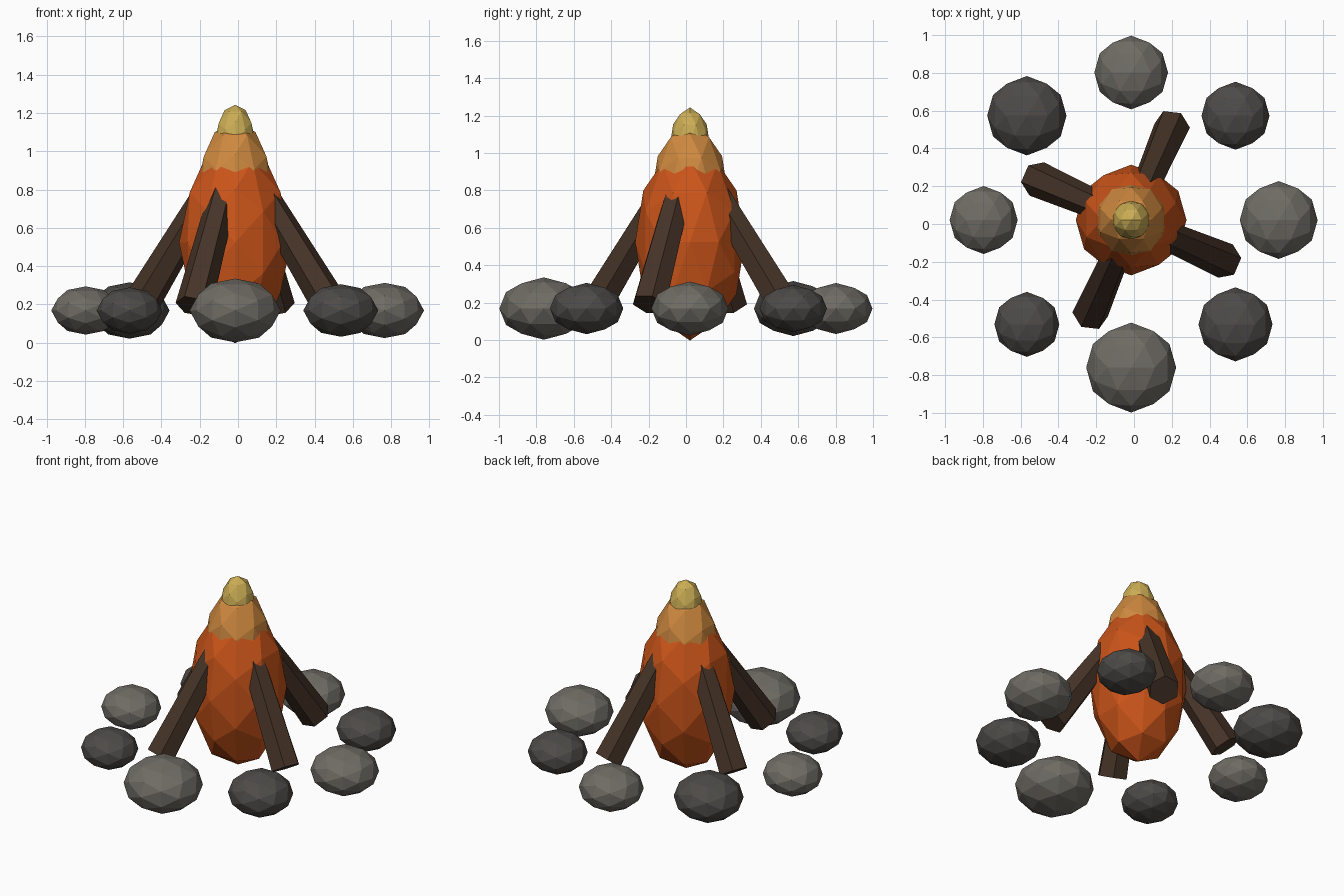
import bpy, bmesh
from math import sin, cos, radians, atan2
from mathutils import Matrix, Vector

if "Cube" in bpy.data.objects:
    bpy.data.objects.remove(bpy.data.objects["Cube"])

CENTRE = Vector((-0.015, 0.021, 0))


def material(name, rgb):
    m = bpy.data.materials.new(name)
    m.diffuse_color = (*rgb, 1)
    m.use_nodes = True
    m.node_tree.nodes["Principled BSDF"].inputs["Base Color"].default_value = m.diffuse_color
    return m


def finish(name, bm, mat):
    mesh = bpy.data.meshes.new(name)
    bm.to_mesh(mesh)
    bm.free()
    mesh.materials.append(mat)
    obj = bpy.data.objects.new(name, mesh)
    bpy.context.collection.objects.link(obj)
    return obj


def blob(name, pos, r, rz, mat):
    # Faceted icosphere, turned so an edge midpoint sits on top, then stretched
    bm = bmesh.new()
    bmesh.ops.create_icosphere(bm, subdivisions=2, radius=1)
    turn = Matrix.Rotation(-atan2(0.5257, 0.8507), 4, 'Y')
    bm.transform(Matrix.Diagonal((r, r, rz, 1)) @ turn)
    finish(name, bm, mat).location = CENTRE + Vector(pos)


def log(name, angle, twist, mat):
    # Tapered six-sided log leaning in from the ground to the flame
    out = Vector((cos(angle), sin(angle), 0))
    low = CENTRE + out * 0.545 + Vector((0, 0, 0.19))
    high = CENTRE + out * 0.165 + Vector((0, 0, 0.77))
    axis = (high - low).normalized()
    side = Vector((-sin(angle), cos(angle), 0))
    up = side.cross(axis)
    if up.z < 0:
        up = -up
    bm = bmesh.new()
    rings = []
    for c, r in ((low, 0.096), (high, 0.075)):
        rings.append([bm.verts.new(c + r * (up * cos(a) + side * sin(a)))
                      for a in (twist + radians(60 * i) for i in range(6))])
    for i in range(6):
        j = (i + 1) % 6
        bm.faces.new((rings[0][i], rings[0][j], rings[1][j], rings[1][i]))
    bm.faces.new(rings[0])
    bm.faces.new(rings[1])
    bmesh.ops.recalc_face_normals(bm, faces=bm.faces)
    finish(name, bm, mat)


stone_light = material("light stone", (0.16, 0.15, 0.13))
stone_dark = material("dark stone", (0.075, 0.07, 0.065))
wood = material("charred wood", (0.06, 0.033, 0.02))
orange = material("orange flame", (0.6, 0.09, 0.01))
amber = material("amber flame", (0.62, 0.25, 0.05))
yellow = material("yellow flame", (0.6, 0.42, 0.09))

# Ring of stones, counter-clockwise from the right
for i, r in enumerate((0.206, 0.18, 0.195, 0.21, 0.18, 0.172, 0.238, 0.196)):
    a = radians(45 * i)
    blob(f"stone_{i + 1}", (0.781 * cos(a), 0.781 * sin(a), 0.168), r, r * 0.7,
         stone_dark if i % 2 else stone_light)

# Four leaning logs
for i in range(4):
    log(f"log_{i + 1}", radians(-23.5 + 90 * i), radians(-10 if i % 2 else 30), wood)

# Stacked flames
blob("flame_base", (0, 0, 0.523), 0.293, 0.526, orange)
blob("flame_middle", (0, 0, 0.792), 0.202, 0.363, amber)
blob("flame_tip", (0, 0, 1.055), 0.105, 0.188, yellow)
